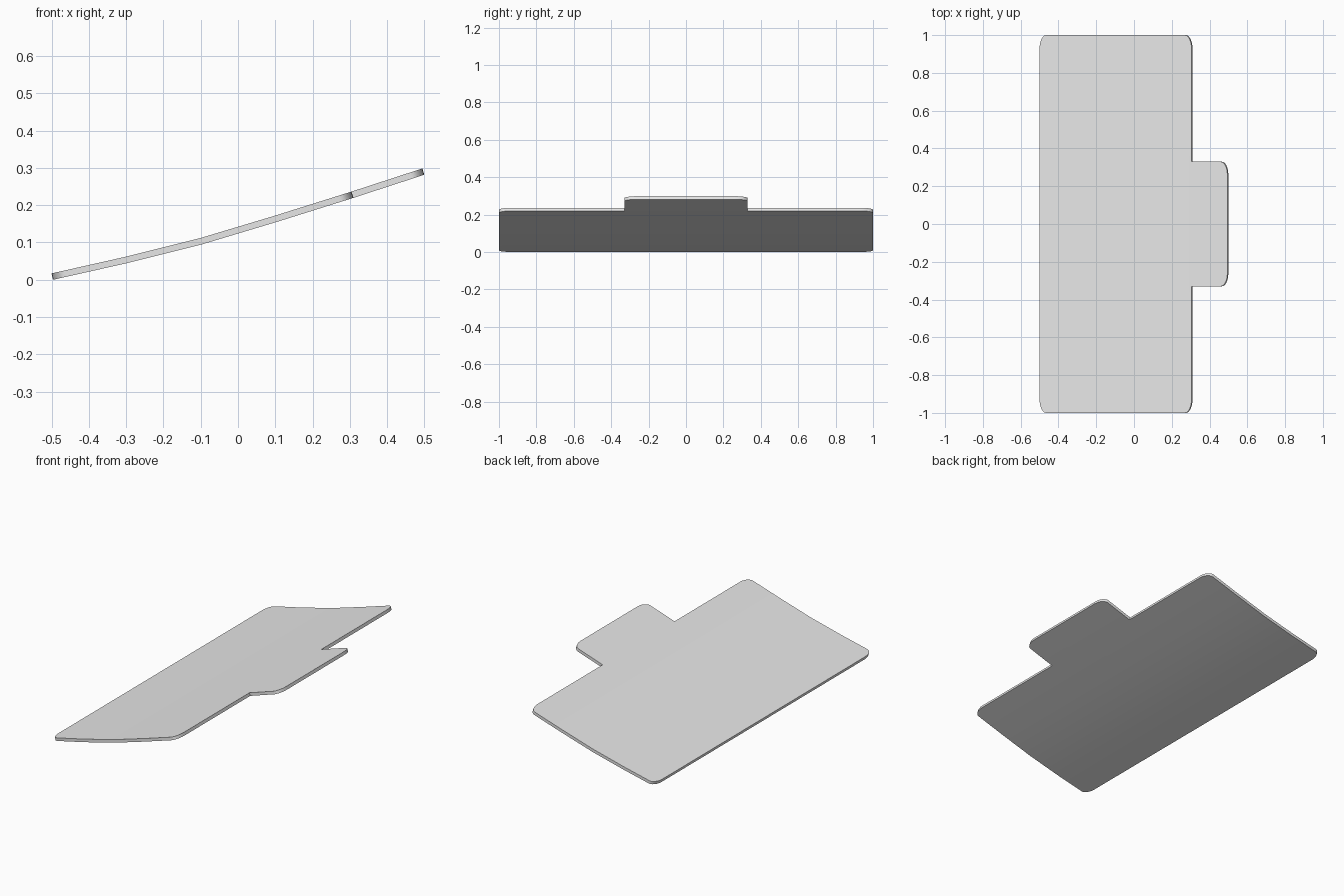
import bpy, bmesh
from math import sin, cos, pi, radians

cube = bpy.data.objects.get("Cube")
if cube:
    bpy.data.objects.remove(cube, do_unlink=True)

# Gently curving cross-section (x, z), middle of the sheet
PROFILE = [(-0.498, 0.0085), (-0.3, 0.053), (-0.1, 0.103),
           (0.1, 0.163), (0.307, 0.228), (0.497, 0.29)]
THICKNESS = 0.0175
RX, RY = 0.035, 0.07      # corner rounding


def height(x):
    for (x0, z0), (x1, z1) in zip(PROFILE, PROFILE[1:]):
        if x <= x1 + 1e-6:
            break
    return z0 + (z1 - z0) * (x - x0) / (x1 - x0)


def corner(x, y, start, steps=6):
    """Rounded corner whose outer point is (x, y), turning clockwise."""
    angles = [start - pi / 2 * i / steps for i in range(steps + 1)]
    cx = x - RX if x > 0 else x + RX
    return [(cx + RX * cos(a), y - RY + RY * sin(a)) for a in angles]


left, step, right = PROFILE[0][0], PROFILE[4][0], PROFILE[5][0]

# Outline of the back half, then mirrored to the front half
half = corner(left, 1.0, pi) + corner(step, 1.0, pi / 2)
half += [(step, 0.33)] + corner(right, 0.33, pi / 2)
outline = half + [(x, -y) for x, y in reversed(half)]

# Flat sheet, cut along the bend lines and lifted to the curve
bm = bmesh.new()
bm.faces.new([bm.verts.new((x, y, 0)) for x, y in reversed(outline)])
for x, _ in PROFILE[1:-1]:
    bmesh.ops.bisect_plane(bm, geom=bm.verts[:] + bm.edges[:] + bm.faces[:],
                           dist=1e-5, plane_co=(x, 0, 0), plane_no=(1, 0, 0))
for v in bm.verts:
    v.co.z = height(v.co.x)
bm.normal_update()

mesh = bpy.data.meshes.new("curved_panel")
bm.to_mesh(mesh)
bm.free()
panel = bpy.data.objects.new("curved_panel", mesh)
bpy.context.collection.objects.link(panel)

# Sheet thickness
solid = panel.modifiers.new("thickness", 'SOLIDIFY')
solid.thickness = THICKNESS
solid.offset = 0
solid.use_even_offset = True

bpy.ops.object.select_all(action='DESELECT')
panel.select_set(True)
bpy.context.view_layer.objects.active = panel
bpy.ops.object.modifier_apply(modifier=solid.name)
bpy.ops.object.shade_smooth_by_angle(angle=radians(30))

# Plain grey
grey = bpy.data.materials.new("light_grey")
grey.use_nodes = True
grey.diffuse_color = (0.8, 0.8, 0.8, 1)
grey.node_tree.nodes["Principled BSDF"].inputs["Base Color"].default_value = (0.8, 0.8, 0.8, 1)
mesh.materials.append(grey)
